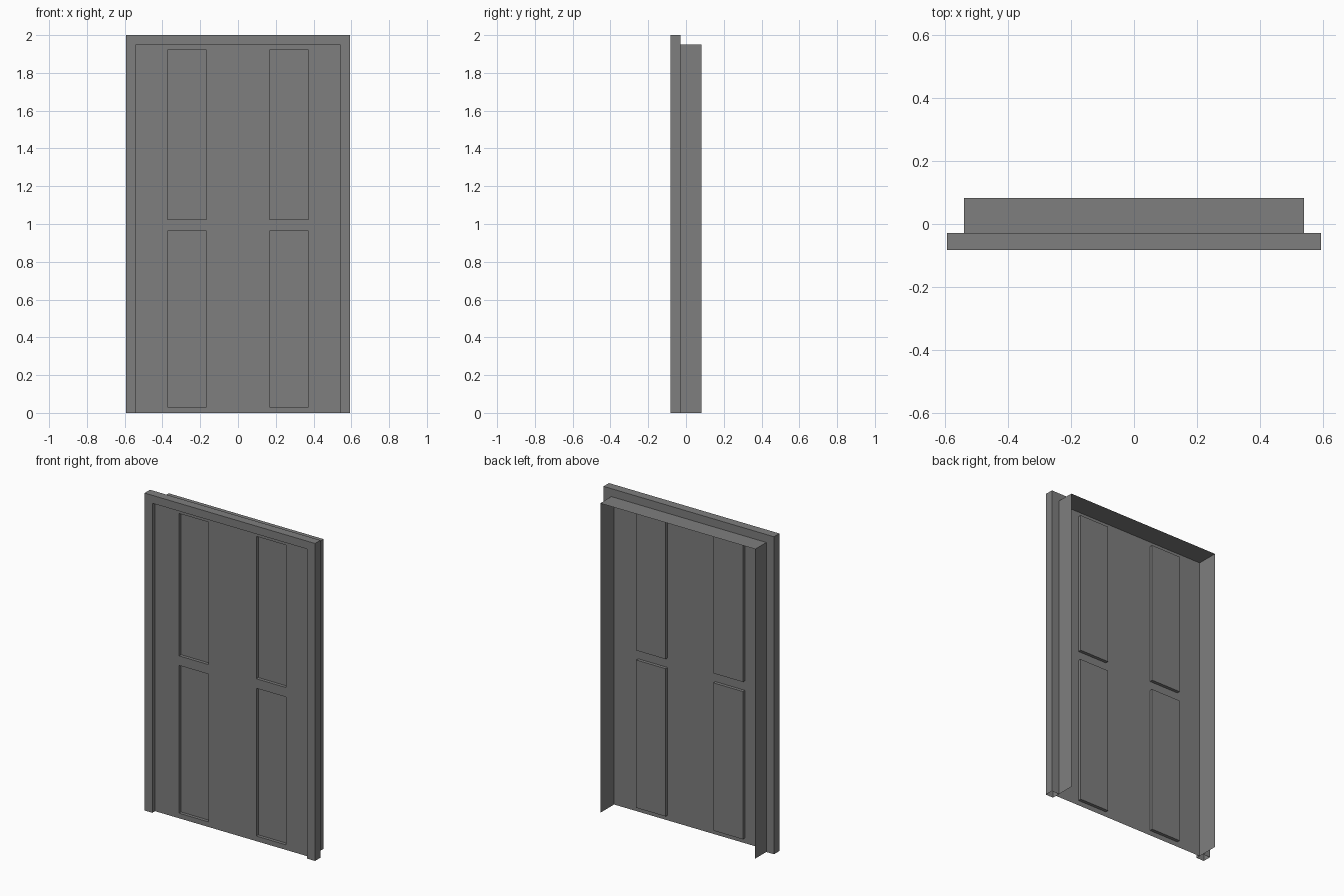
import bpy
import bmesh

if "Cube" in bpy.data.objects:
    bpy.data.objects.remove(bpy.data.objects["Cube"], do_unlink=True)

# Main dimensions
HEIGHT, HALF_WIDTH = 2.0, 0.594
OPEN_HEIGHT, OPEN_HALF = 1.95, 0.54
FRONT, TRIM_BACK, BACK = -0.082, -0.028, 0.082
DOOR_Y, PANEL_DEPTH = -0.055, 0.02

grey = bpy.data.materials.new("plain_grey")
grey.use_nodes = True
colour = (0.21, 0.21, 0.21, 1.0)
grey.diffuse_color = colour
grey.node_tree.nodes["Principled BSDF"].inputs["Base Color"].default_value = colour


def finish(name, bm):
    mesh = bpy.data.meshes.new(name)
    bm.to_mesh(mesh)
    bm.free()
    mesh.materials.append(grey)
    obj = bpy.data.objects.new(name, mesh)
    bpy.context.collection.objects.link(obj)
    return obj


def arch(name, rails, closed):
    """Skin a run of upside-down U rails, each given as (half width, height, y)."""
    bm = bmesh.new()
    loops = [[bm.verts.new(p) for p in
              ((-w, y, 0), (-w, y, h), (w, y, h), (w, y, 0))]
             for w, h, y in rails]
    pairs = list(zip(loops, loops[1:]))
    if closed:
        pairs.append((loops[-1], loops[0]))
    for a, b in pairs:
        for i in range(3):
            bm.faces.new((a[i], b[i], b[i + 1], a[i + 1]))
    return finish(name, bm)


# Hollow trim around the front, open at its feet
arch("front_trim", [(HALF_WIDTH, HEIGHT, FRONT), (OPEN_HALF, OPEN_HEIGHT, FRONT),
                    (OPEN_HALF, OPEN_HEIGHT, TRIM_BACK),
                    (HALF_WIDTH, HEIGHT, TRIM_BACK)], True)

# Thin lining that runs back through the wall
arch("frame_lining", [(OPEN_HALF, OPEN_HEIGHT, TRIM_BACK),
                      (OPEN_HALF, OPEN_HEIGHT, BACK)], False)

# Door sheet with four pressed panels
xs = (-OPEN_HALF, -0.372, -0.166, 0.166, 0.372, OPEN_HALF)
zs = (0, 0.032, 0.963, 1.023, 1.92, OPEN_HEIGHT)
bm = bmesh.new()
grid = [[bm.verts.new((x, DOOR_Y, z)) for z in zs] for x in xs]
panels = []
for i in range(len(xs) - 1):
    for k in range(len(zs) - 1):
        face = bm.faces.new((grid[i][k], grid[i + 1][k],
                             grid[i + 1][k + 1], grid[i][k + 1]))
        if i % 2 and k % 2:
            panels.append(face)
pressed = bmesh.ops.extrude_discrete_faces(bm, faces=panels)["faces"]
bmesh.ops.translate(bm, vec=(0, PANEL_DEPTH, 0),
                    verts=[v for f in pressed for v in f.verts])
finish("door_leaf", bm)
